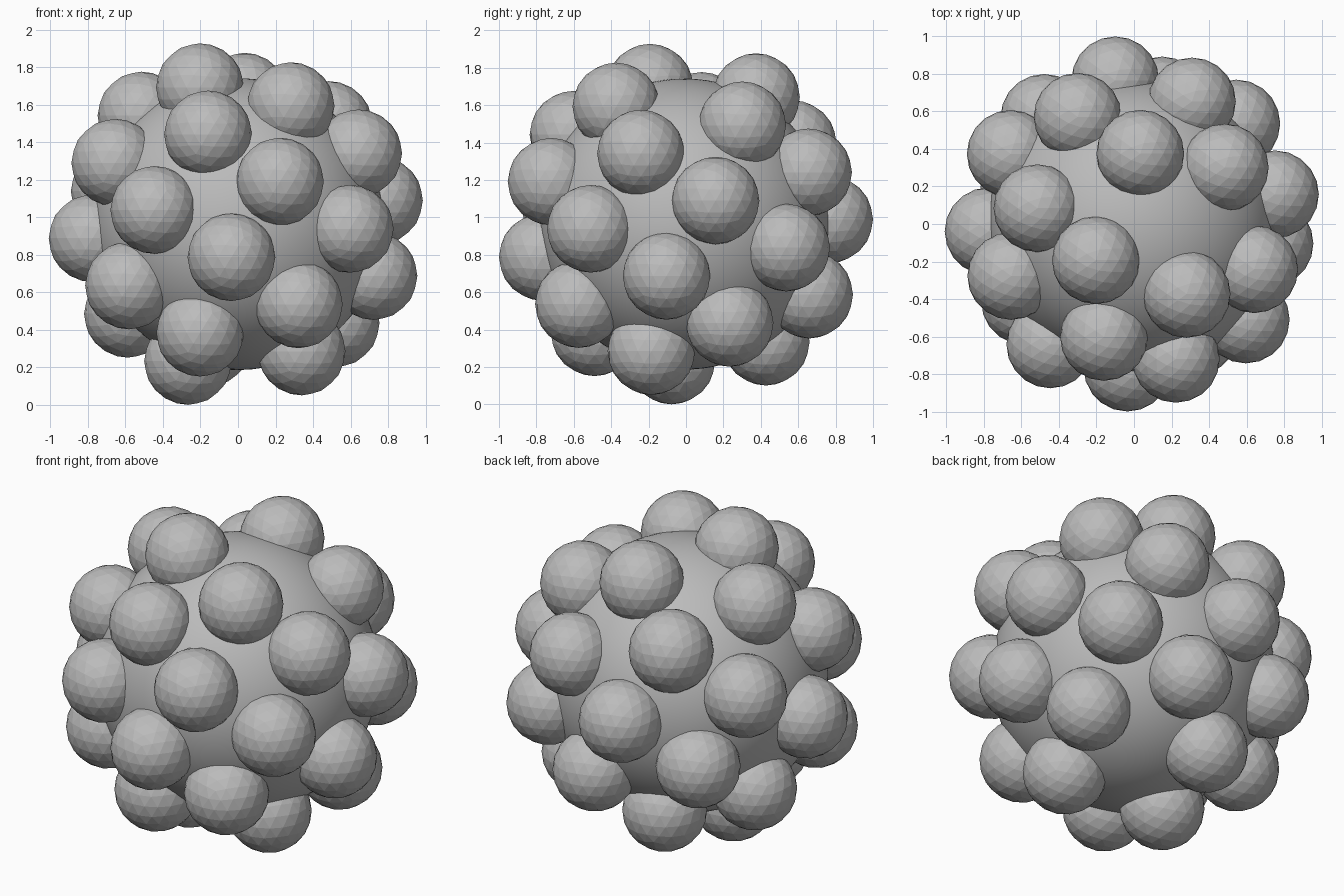
import bpy
from math import cos, sin, sqrt, pi, radians

cube = bpy.data.objects.get("Cube")
if cube:
    bpy.data.objects.remove(cube, do_unlink=True)

# One plain grey for everything
GREY = (0.5, 0.5, 0.5, 1)
mat = bpy.data.materials.new("plain grey")
mat.use_nodes = True
mat.diffuse_color = GREY
mat.node_tree.nodes["Principled BSDF"].inputs["Base Color"].default_value = GREY

CORE_RADIUS = 0.778
BUMP_RADIUS = 0.234
BUMP_REACH = 0.78
BUMPS = 30
CENTRE = (0, -0.007, 0.964)
GOLDEN_ANGLE = pi * (3 - sqrt(5))


def ball(name, radius, location, detail):
    bpy.ops.mesh.primitive_ico_sphere_add(
        subdivisions=detail, radius=radius, location=location)
    obj = bpy.context.object
    obj.name = name
    obj.data.materials.append(mat)
    return obj


# Smooth core
ball("core", CORE_RADIUS, CENTRE, 5)
bpy.ops.object.shade_smooth_by_angle(angle=radians(30))

# Faceted bumps along a golden spiral, leaving both poles bare
for i in range(1, BUMPS + 1):
    height = 1 - 2 * i / (BUMPS + 1)
    ring = sqrt(1 - height * height)
    turn = -GOLDEN_ANGLE * i
    direction = (ring * cos(turn), ring * sin(turn), height)
    spot = [c + BUMP_REACH * d for c, d in zip(CENTRE, direction)]
    ball(f"bump_{i:02d}", BUMP_RADIUS, spot, 3)
